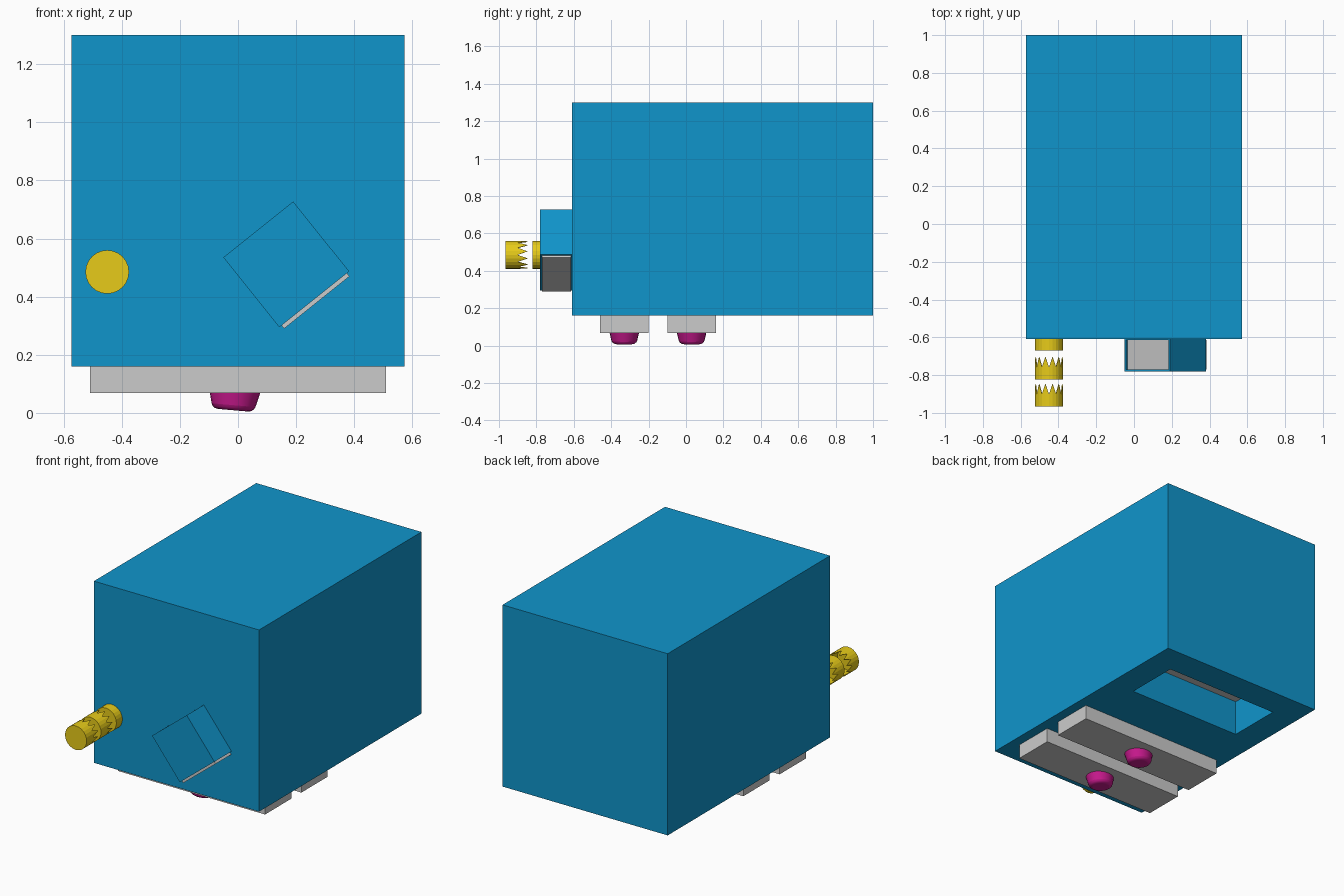
import bpy, bmesh, math
from mathutils import Matrix, Vector

if "Cube" in bpy.data.objects:
    bpy.data.objects.remove(bpy.data.objects["Cube"])


def material(name, rgb):
    m = bpy.data.materials.new(name)
    m.diffuse_color = (*rgb, 1)
    m.use_nodes = True
    m.node_tree.nodes["Principled BSDF"].inputs["Base Color"].default_value = m.diffuse_color
    return m


BLUE = material("blue", (0.005, 0.30, 0.60))
GOLD = material("gold", (0.80, 0.60, 0.01))
PINK = material("magenta", (0.58, 0.01, 0.27))


def finish(name, bm, mat=None):
    bmesh.ops.recalc_face_normals(bm, faces=bm.faces)
    me = bpy.data.meshes.new(name)
    bm.to_mesh(me)
    bm.free()
    ob = bpy.data.objects.new(name, me)
    bpy.context.collection.objects.link(ob)
    if mat:
        me.materials.append(mat)
    return ob


def box(name, lo, hi, mat=None, frame=Matrix()):
    lo, hi = Vector(lo), Vector(hi)
    bm = bmesh.new()
    bmesh.ops.create_cube(bm, size=1, matrix=frame @ Matrix.Translation((lo + hi) / 2)
                          @ Matrix.Diagonal((*(hi - lo), 1)))
    return finish(name, bm, mat)


# Large body with a rectangular pocket in its underside
body = box("body", (-0.573, -0.61, 0.16), (0.573, 1.0, 1.30), BLUE)
cutter = box("pocket_cutter", (-0.40, 0.47, 0.0), (0.40, 0.815, 0.39), BLUE)
cutter.hide_render = True
cutter.hide_viewport = True
cut = body.modifiers.new("pocket", 'BOOLEAN')
cut.operation, cut.solver, cut.object = 'DIFFERENCE', 'EXACT', cutter
box("pocket_board", (-0.40, 0.47, 0.385), (0.40, 0.815, 0.42))

# Boards under the body, each with a rounded, tilted foot
for i, y in enumerate((-0.33, 0.03), 1):
    box(f"board_{i}", (-0.51, y - 0.13, 0.068), (0.51, y + 0.13, 0.16))
    bm = bmesh.new()
    bmesh.ops.create_cone(bm, cap_ends=True, segments=20, radius1=0.070, radius2=0.092,
                          depth=0.09, matrix=Matrix.Translation((-0.013, y, 0.054))
                          @ Matrix.Rotation(math.radians(5), 4, 'Y')
                          @ Matrix.Diagonal((1.02, 0.93, 1, 1)))
    foot = finish(f"foot_{i}", bm, PINK)
    bev = foot.modifiers.new("round", 'BEVEL')
    bev.width, bev.segments = 0.018, 3
    foot.select_set(True)
    bpy.context.view_layer.objects.active = foot
    bpy.ops.object.shade_smooth_by_angle(angle=math.radians(35))
    foot.select_set(False)

# Crowns in a row: closed disc at the front, pointed rim towards the body
POINTS, R = 12, 0.075
for i, y in enumerate((-0.965, -0.822, -0.670), 1):
    bm = bmesh.new()

    def ring(offset, tips=0.0, n=POINTS * 2):
        return [bm.verts.new((-0.45 + R * math.cos(math.tau * k / n), y + offset + tips * (k % 2),
                              0.485 + R * math.sin(math.tau * k / n))) for k in range(n)]

    front, rim = ring(0), ring(0.065, 0.053)
    for k in range(len(front)):
        j = (k + 1) % len(front)
        bm.faces.new((front[k], front[j], rim[j], rim[k]))
    bm.faces.new(front)
    crown = finish(f"crown_{i}", bm, GOLD)
    thick = crown.modifiers.new("wall", 'SOLIDIFY')
    thick.thickness = 0.004

# Tilted book: local x runs along its upper-left edge, local z towards the upper left
frame = Matrix.Translation((0.166, 0, 0.511)) @ Matrix.Rotation(math.radians(-38.7), 4, 'Y')
H, T = 0.154, 0.010
F, B = -0.78, -0.605
box("book_front_cover", (-H, F, -H), (H, F + T, H), BLUE, frame)
box("book_back_cover", (-H, B - T, -H), (H, B, H), BLUE, frame)
for name, s in (("spine", -1), ("fore_edge", 1)):
    xs = sorted((s * H, s * (H - T)))
    box(f"book_{name}", (xs[0], F + T, -H), (xs[1], B - T, H), BLUE, frame)
box("book_pages", (-H + T, F + T, -H - 0.014), (H - T, B - T, H - 0.012), None, frame)
